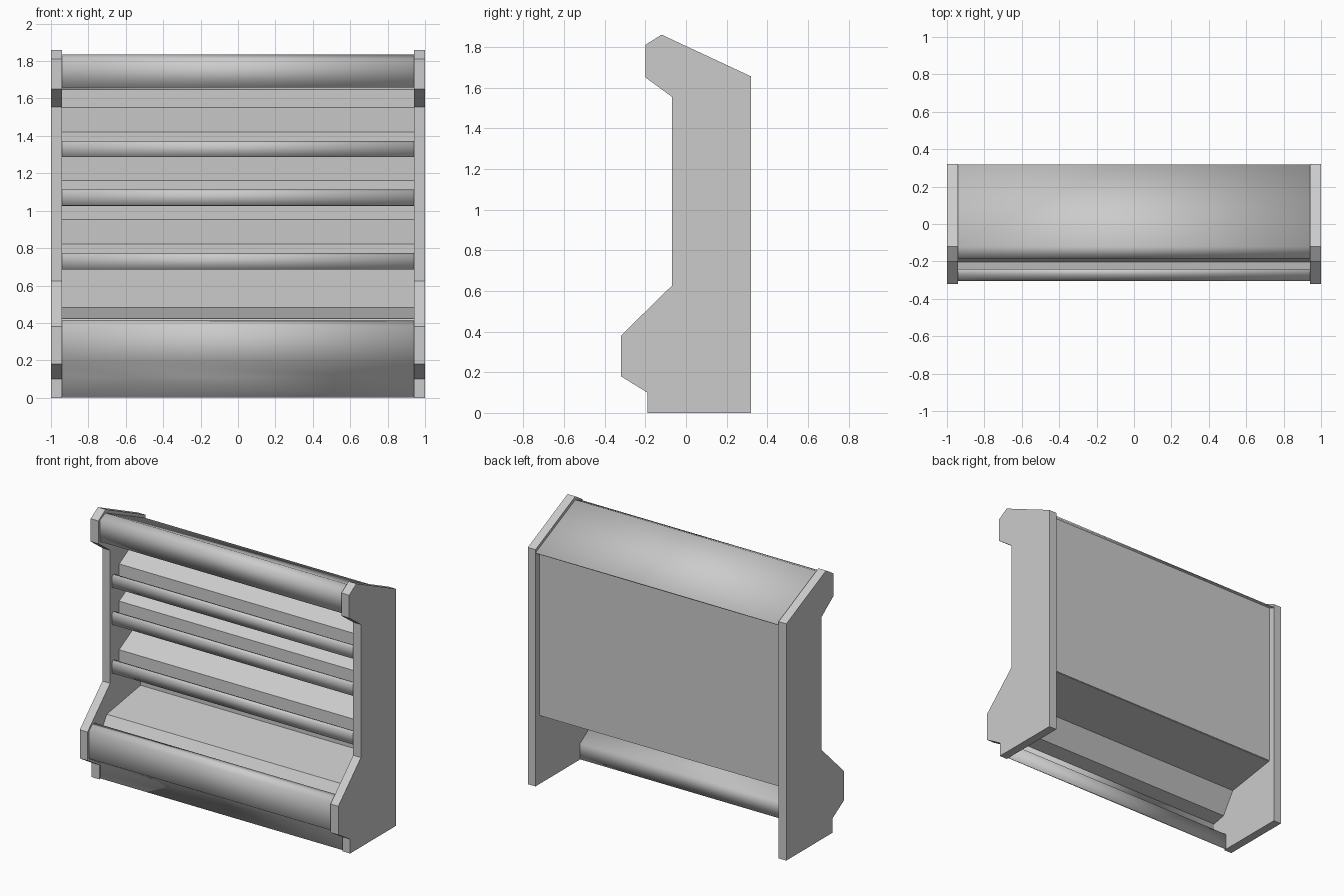
import bpy
import bmesh
from math import radians

cube = bpy.data.objects.get("Cube")
if cube:
    bpy.data.objects.remove(cube, do_unlink=True)

INNER = 0.94    # half width between the side panels
OUTER = 1.0
BACK_Y = 0.27

grey = bpy.data.materials.new("painted_grey")
grey.use_nodes = True
colour = (0.6, 0.6, 0.6, 1)
grey.diffuse_color = colour
grey.node_tree.nodes["Principled BSDF"].inputs["Base Color"].default_value = colour


def finish(name, bm):
    mesh = bpy.data.meshes.new(name)
    bm.to_mesh(mesh)
    bm.free()
    mesh.materials.append(grey)
    obj = bpy.data.objects.new(name, mesh)
    bpy.context.collection.objects.link(obj)
    return obj


def slab(name, profile, x0, x1):
    """Solid side panel: a y-z outline extruded along x."""
    bm = bmesh.new()
    face = bm.faces.new([bm.verts.new((x0, y, z)) for y, z in profile])
    ext = bmesh.ops.extrude_face_region(bm, geom=[face])
    moved = [v for v in ext["geom"] if isinstance(v, bmesh.types.BMVert)]
    bmesh.ops.translate(bm, verts=moved, vec=(x1 - x0, 0, 0))
    bmesh.ops.recalc_face_normals(bm, faces=bm.faces)
    return finish(name, bm)


def sheet(name, profile, smooth_angle=None):
    """Folded sheet spanning the gap: an open y-z path swept along x."""
    bm = bmesh.new()
    rows = [[bm.verts.new((x, y, z)) for x in (-INNER, INNER)] for y, z in profile]
    for a, b in zip(rows, rows[1:]):
        bm.faces.new((a[0], a[1], b[1], b[0]))
    bmesh.ops.recalc_face_normals(bm, faces=bm.faces)
    obj = finish(name, bm)
    solid = obj.modifiers.new("thickness", "SOLIDIFY")
    solid.thickness = 0.008
    solid.offset = 0
    if smooth_angle:
        bpy.ops.object.select_all(action="DESELECT")
        obj.select_set(True)
        bpy.context.view_layer.objects.active = obj
        bpy.ops.object.shade_smooth_by_angle(angle=radians(smooth_angle))
    return obj


# Side panels
outline = [(-0.19, 0), (0.32, 0), (0.32, 1.655), (-0.12, 1.86), (-0.20, 1.81),
           (-0.20, 1.65), (-0.07, 1.555), (-0.07, 0.625), (-0.32, 0.38),
           (-0.32, 0.18), (-0.19, 0.10)]
slab("left_side_panel", outline, INNER, OUTER)
slab("right_side_panel", outline, -OUTER, -INNER)

# Back panel
sheet("back_panel", [(BACK_Y, 0.48), (BACK_Y, 1.65)])

# Sloping top with folded front rail
sheet("top_cover", [(0.316, 1.63), (-0.12, 1.832), (-0.18, 1.808), (-0.18, 1.66)], 70)

# Three sloping shelves, each with a front channel and lip
for number, lip in enumerate((0.77, 1.11, 1.37), 1):
    sheet(f"shelf_{number}", [(BACK_Y, lip + 0.18), (0.033, lip + 0.05),
                              (0.033, lip - 0.08)])
    sheet(f"shelf_lip_{number}", [(0.033, lip - 0.08), (-0.045, lip - 0.08),
                                  (-0.045, lip - 0.01), (-0.035, lip),
                                  (-0.02, lip - 0.005)], 70)

# Bottom bin: sloping floor with a front trough
sheet("bin_floor", [(BACK_Y, 0.48), (-0.105, 0.42), (-0.20, 0.27), (-0.298, 0.25)])

# Bin front, folded over at the top and tucked in to a kick plate
sheet("bin_front", [(-0.24, 0.41), (-0.27, 0.405), (-0.30, 0.38), (-0.30, 0.19),
                    (-0.175, 0.11), (-0.175, 0.002)], 70)
